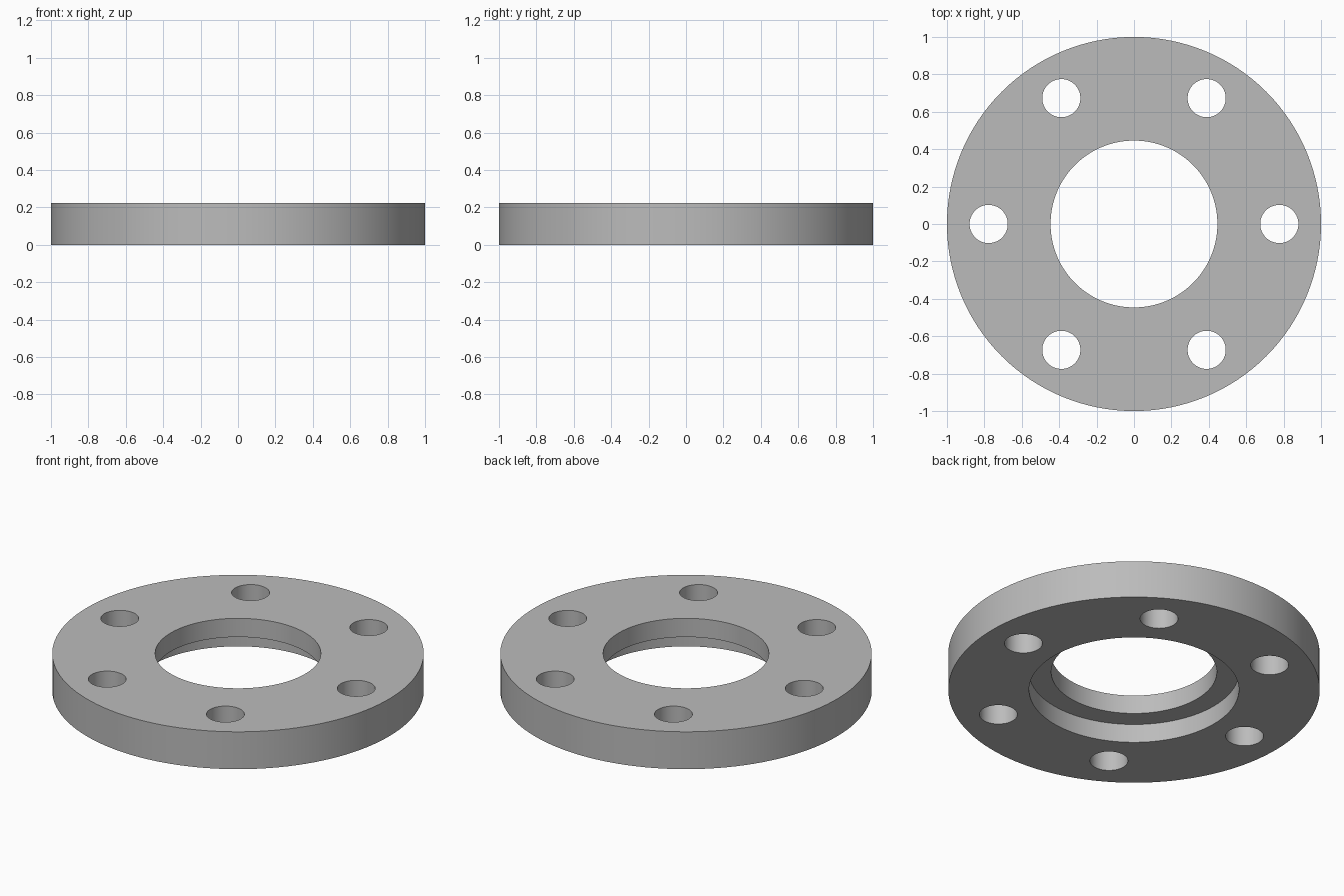
import bpy
import bmesh
from math import cos, sin, pi, radians

HEIGHT = 0.222
STEP = HEIGHT / 2          # depth of the recess underneath
OUTER, BORE, RECESS = 1.0, 0.446, 0.565
BOLT_CIRCLE, BOLT_RADIUS, BOLTS = 0.777, 0.102, 6
SEGMENTS = 128

if "Cube" in bpy.data.objects:
    bpy.data.objects.remove(bpy.data.objects["Cube"], do_unlink=True)

# Material
steel = bpy.data.materials.new("grey steel")
steel.use_nodes = True
grey = (0.5, 0.5, 0.5, 1)
steel.diffuse_color = grey
steel.node_tree.nodes["Principled BSDF"].inputs["Base Color"].default_value = grey


def new_object(name, bm):
    bmesh.ops.recalc_face_normals(bm, faces=bm.faces)
    mesh = bpy.data.meshes.new(name)
    bm.to_mesh(mesh)
    bm.free()
    mesh.materials.append(steel)
    obj = bpy.data.objects.new(name, mesh)
    bpy.context.collection.objects.link(obj)
    return obj


# Ring: stepped cross-section revolved about z
bm = bmesh.new()
section = [(OUTER, 0), (OUTER, HEIGHT), (BORE, HEIGHT),
           (BORE, STEP), (RECESS, STEP), (RECESS, 0)]
verts = [bm.verts.new((r, 0, z)) for r, z in section]
edges = [bm.edges.new((v, verts[i - 1])) for i, v in enumerate(verts)]
bmesh.ops.spin(bm, geom=verts + edges, cent=(0, 0, 0), axis=(0, 0, 1),
               angle=2 * pi, steps=SEGMENTS, use_merge=True)
bmesh.ops.remove_doubles(bm, verts=bm.verts, dist=0.0001)
flange = new_object("flange_ring", bm)

# Bolt hole cutters, all in one helper object
bm = bmesh.new()
for i in range(BOLTS):
    a = 2 * pi * i / BOLTS
    made = bmesh.ops.create_cone(bm, cap_ends=True, segments=64, depth=1,
                                 radius1=BOLT_RADIUS, radius2=BOLT_RADIUS)
    bmesh.ops.translate(bm, verts=made["verts"],
                        vec=(BOLT_CIRCLE * cos(a), BOLT_CIRCLE * sin(a), 0))
cutter = new_object("bolt_hole_cutter", bm)
cutter.hide_render = True

# Cut the holes, then drop the helper
cut = flange.modifiers.new("bolt_holes", "BOOLEAN")
cut.operation = "DIFFERENCE"
cut.solver = "EXACT"
cut.object = cutter
bpy.context.view_layer.objects.active = flange
flange.select_set(True)
bpy.ops.object.modifier_apply(modifier=cut.name)
bpy.data.objects.remove(cutter, do_unlink=True)

# Smooth round walls, crisp rims
bpy.ops.object.shade_smooth_by_angle(angle=radians(30))
